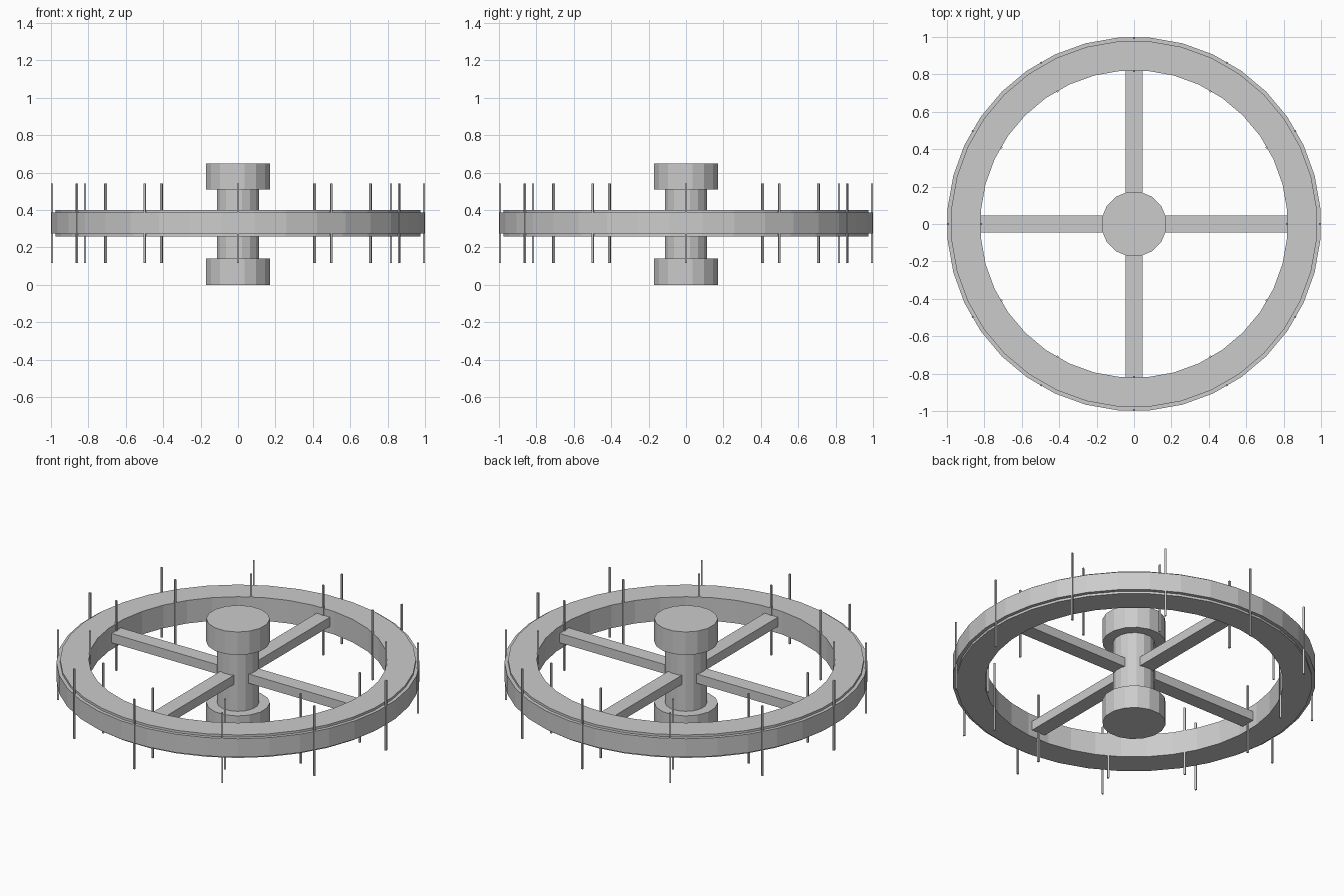
import bpy, bmesh
from math import pi, cos, sin

if "Cube" in bpy.data.objects:
    bpy.data.objects.remove(bpy.data.objects["Cube"])


def lathe(name, profile, sides, closed):
    """Spin an (r, z) profile round z, flat side facing the axes."""
    bm = bmesh.new()
    rows = []
    for i in range(sides):
        a = 2 * pi * (i + 0.5) / sides
        rows.append([bm.verts.new((r * cos(a), r * sin(a), z)) for r, z in profile])
    n = len(profile)
    for i in range(sides):
        a, b = rows[i], rows[(i + 1) % sides]
        for j in range(n if closed else n - 1):
            k = (j + 1) % n
            bm.faces.new((a[j], b[j], b[k], a[k]))
    if not closed:
        bm.faces.new([r[0] for r in rows])
        bm.faces.new([r[-1] for r in rows])
    bmesh.ops.recalc_face_normals(bm, faces=bm.faces)
    mesh = bpy.data.meshes.new(name)
    bm.to_mesh(mesh)
    bm.free()
    obj = bpy.data.objects.new(name, mesh)
    bpy.context.collection.objects.link(obj)
    return obj


def box(name, loc, size, angle):
    bpy.ops.mesh.primitive_cube_add(size=1, location=loc, rotation=(0, 0, angle))
    obj = bpy.context.object
    obj.name = name
    obj.scale = size
    return obj


# Rim with a slightly raised outer band
lathe("rim", [(0.822, 0.26), (0.98, 0.26), (0.98, 0.274), (1.0, 0.274),
              (1.0, 0.386), (0.98, 0.386), (0.98, 0.40), (0.822, 0.40)], 36, True)

# Hub with a wide cap at each end
lathe("hub", [(0.175, 0.0), (0.175, 0.14), (0.115, 0.14), (0.115, 0.51),
              (0.175, 0.51), (0.175, 0.65)], 16, False)

# Four spokes from hub to rim
for i in range(4):
    a = i * pi / 2
    r = (0.09 + 0.82) / 2
    box(f"spoke_{i + 1}", (r * cos(a), r * sin(a), 0.33), (0.73, 0.09, 0.056), a)

# Thin upright pins around the outer and inner edges of the rim
for label, r in (("outer", 0.995), ("inner", 0.818)):
    for i in range(12):
        a = i * pi / 6
        box(f"{label}_pin_{i + 1}", (r * cos(a), r * sin(a), 0.329),
            (0.01, 0.01, 0.425), a)
